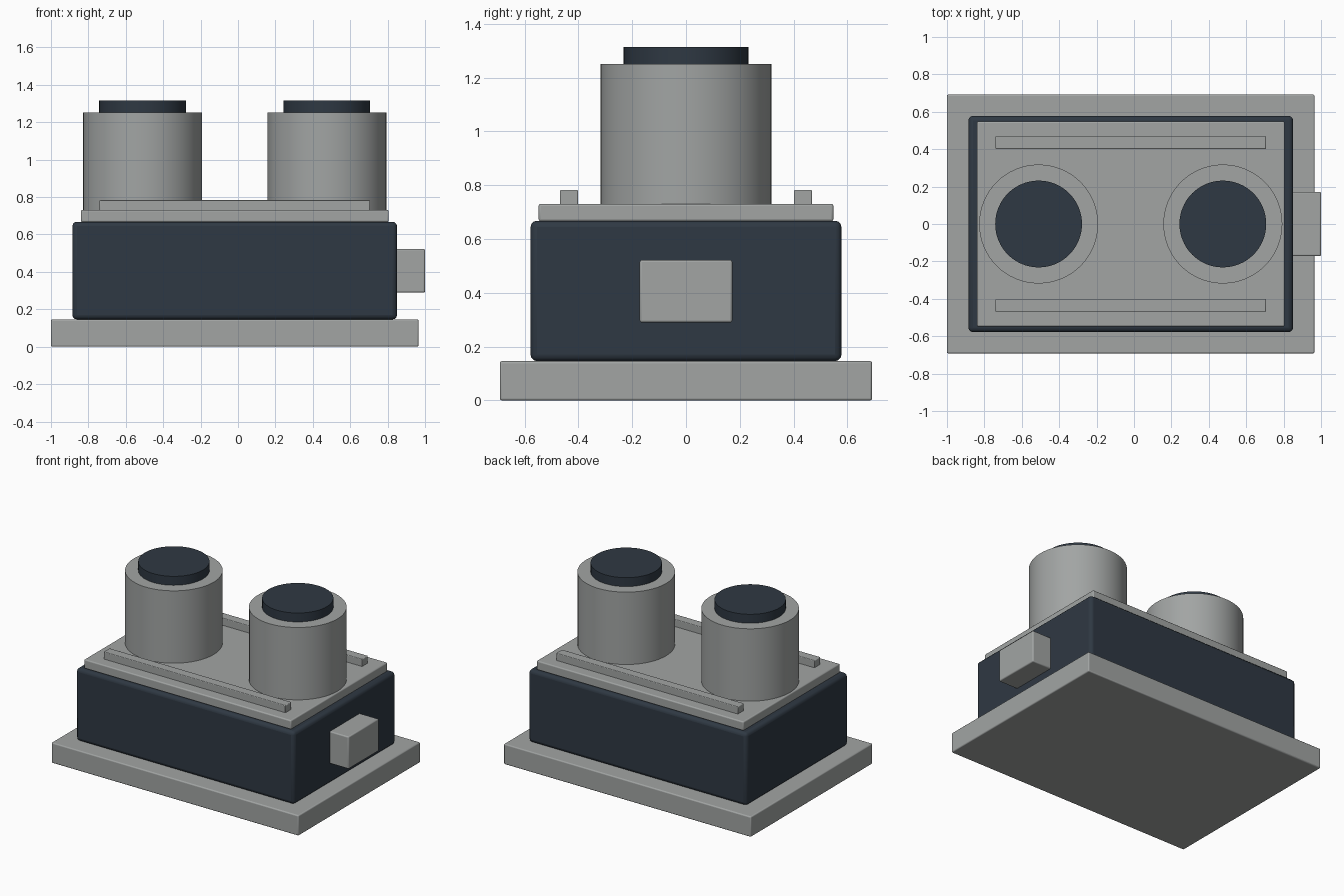
import bpy
import math

cube = bpy.data.objects.get("Cube")
if cube:
    bpy.data.objects.remove(cube, do_unlink=True)

CX = -0.0175  # shared centre of everything but the side connector


def material(name, colour):
    mat = bpy.data.materials.new(name)
    mat.use_nodes = True
    mat.diffuse_color = colour
    mat.node_tree.nodes["Principled BSDF"].inputs["Base Color"].default_value = colour
    return mat


grey = material("light_grey", (0.36, 0.375, 0.37, 1))
navy = material("dark_navy", (0.028, 0.04, 0.056, 1))


def finish(name, mat):
    obj = bpy.context.object
    obj.name = name
    obj.data.materials.append(mat)
    bpy.ops.object.shade_smooth_by_angle(angle=math.radians(35))
    return obj


def box(name, mat, x, y, z, bevel):
    """Bevelled box from (min, max) ranges."""
    ranges = (x, y, z)
    bpy.ops.mesh.primitive_cube_add(size=1, location=[(a + b) / 2 for a, b in ranges])
    bpy.context.object.scale = [b - a for a, b in ranges]
    bpy.ops.object.transform_apply(location=False, rotation=False, scale=True)
    obj = finish(name, mat)
    mod = obj.modifiers.new("Rounded edges", "BEVEL")
    mod.width = bevel
    mod.segments = 3
    return obj


def cylinder(name, mat, x, radius, bottom, top):
    bpy.ops.mesh.primitive_cylinder_add(vertices=64, radius=radius, depth=top - bottom,
                                        location=(x, 0, (bottom + top) / 2))
    return finish(name, mat)


def centred(half):
    return CX - half, CX + half


# Base, housing and lid
box("base_plate", grey, centred(0.9825), (-0.692, 0.692), (0, 0.146), 0.008)
box("housing", navy, centred(0.868), (-0.578, 0.578), (0.146, 0.668), 0.024)
box("lid_plate", grey, centred(0.823), (-0.548, 0.548), (0.666, 0.731), 0.008)

# Side connector
box("side_connector", grey, (0.84, 1.0), (-0.172, 0.172), (0.29, 0.522), 0.008)

# Rails along the front and back of the lid
for name, y in (("front_rail", -0.435), ("back_rail", 0.435)):
    box(name, grey, centred(0.723), (y - 0.034, y + 0.034), (0.725, 0.783), 0.005)

# Twin cylinders with dark caps
for side, sign in (("right", -1), ("left", 1)):
    x = CX + sign * 0.4925
    cylinder(side + "_cylinder", grey, x, 0.318, 0.728, 1.251)
    cylinder(side + "_cap", navy, x, 0.232, 1.245, 1.315)
